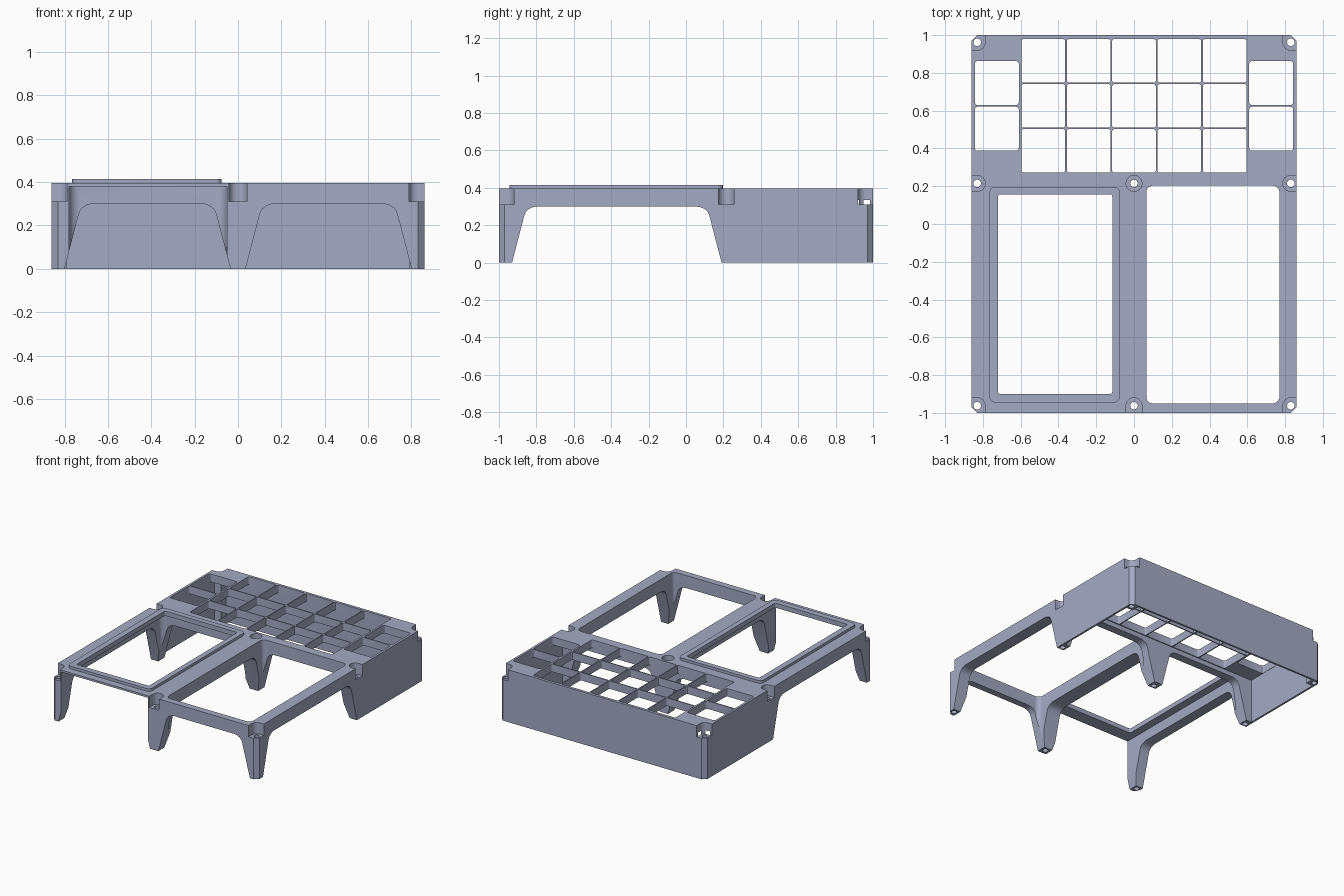
import bpy, bmesh, math

if "Cube" in bpy.data.objects:
    bpy.data.objects.remove(bpy.data.objects["Cube"])

mat = bpy.data.materials.new("lavender grey plastic")
mat.diffuse_color = (0.376, 0.402, 0.546, 1)
mat.use_nodes = True
mat.node_tree.nodes["Principled BSDF"].inputs["Base Color"].default_value = mat.diffuse_color
TOP = 0.395


def prism(name, pts, lo, hi, axis="z"):
    """Extrude a 2D outline along an axis."""
    place = {"z": lambda a, b, c: (a, b, c),
             "x": lambda a, b, c: (c, a, b),
             "y": lambda a, b, c: (a, c, b)}[axis]
    bm = bmesh.new()
    base = [bm.verts.new(place(a, b, lo)) for a, b in pts]
    top = [bm.verts.new(place(a, b, hi)) for a, b in pts]
    n = len(pts)
    bm.faces.new(base)
    bm.faces.new(top)
    for i in range(n):
        j = (i + 1) % n
        bm.faces.new((base[i], base[j], top[j], top[i]))
    bmesh.ops.recalc_face_normals(bm, faces=bm.faces)
    me = bpy.data.meshes.new(name)
    bm.to_mesh(me)
    bm.free()
    ob = bpy.data.objects.new(name, me)
    bpy.context.collection.objects.link(ob)
    me.materials.append(mat)
    return ob


def arc(cx, cy, r, a0, a1, n):
    return [(cx + r * math.cos(math.radians(a0 + (a1 - a0) * i / n)),
             cy + r * math.sin(math.radians(a0 + (a1 - a0) * i / n))) for i in range(n + 1)]


def rounded(x0, x1, y0, y1, r, n=6):
    pts = []
    for k, (cx, cy) in enumerate([(x1 - r, y1 - r), (x0 + r, y1 - r),
                                  (x0 + r, y0 + r), (x1 - r, y0 + r)]):
        pts += arc(cx, cy, r, k * 90, k * 90 + 90, n)
    return pts


def circle(x, y, r, n=24):
    return arc(x, y, r, 0, 360, n)[:-1]


def arch(a0, a1, slope=0.065, rise=0.25, top=0.30, run=0.07, n=6):
    """Tapered opening with softly curved upper corners."""
    half = [(a0 - slope * 0.4, -0.1), (a0 + slope * rise / 0.25, rise)]
    p0, p2 = half[1], (a0 + slope + run, top)
    p1 = (p0[0] + 0.012, top - 0.004)
    for i in range(1, n + 1):
        t = i / n
        half.append(tuple((1 - t) ** 2 * p0[k] + 2 * t * (1 - t) * p1[k] + t * t * p2[k]
                          for k in (0, 1)))
    return half + [(a0 + a1 - a, z) for a, z in reversed(half)]


def cut(ob, *args):
    """Subtract a prism from an object and remove the cutter."""
    cutter = prism("cutter", *args)
    cutter.hide_render = True
    m = ob.modifiers.new("cut", "BOOLEAN")
    m.operation, m.solver, m.object = "DIFFERENCE", "EXACT", cutter
    bpy.context.view_layer.update()
    new = bpy.data.meshes.new_from_object(ob.evaluated_get(bpy.context.evaluated_depsgraph_get()))
    ob.modifiers.clear()
    ob.data = new
    bpy.data.objects.remove(cutter)


# Outer body with chamfered corners
c = 0.03
body = prism("case_frame", [(-0.86 + c, -1), (0.86 - c, -1), (0.86, -1 + c), (0.86, 1 - c),
                            (0.86 - c, 1), (-0.86 + c, 1), (-0.86, 1 - c), (-0.86, -1 + c)], 0, TOP)

# Hollow under the key grid, leaving corner posts
cut(body, [(-0.845, 0.265), (0.845, 0.265), (0.845, 0.925), (0.79, 0.925),
           (0.79, 0.985), (-0.79, 0.985), (-0.79, 0.925), (-0.845, 0.925)], -0.1, 0.335)

# Open bay on the right, stepped window on the left
cut(body, rounded(0.065, 0.77, -0.95, 0.203, 0.035), -0.1, 0.6)
cut(body, [(-0.78, -1.1), (-0.05, -1.1)] + arc(-0.10, 0.15, 0.05, 0, 90, 6)
    + arc(-0.73, 0.15, 0.05, 90, 180, 6), -0.1, 0.38)
window = rounded(-0.72, -0.115, -0.90, 0.157, 0.012)
cut(body, window, 0.2, 0.6)

# Arches between the legs
cut(body, arch(-0.93, 0.19), -1.2, 1.2, "x")
for a0, a1 in ((-0.80, -0.035), (0.035, 0.80)):
    cut(body, arch(a0, a1), -1.2, 0.6, "y")

# Five by three grid of openings, plus two on each side
pitch_x, pitch_y = 1.2 / 5, 0.715 / 3
for i in range(5):
    for j in range(3):
        x, y = -0.6 + i * pitch_x, 0.268 + j * pitch_y
        cut(body, rounded(x + 0.004, x + pitch_x - 0.004,
                          y + 0.004, y + pitch_y - 0.004, 0.012, 3), 0.25, 0.6)
for side in (-1, 1):
    for y in (0.388, 0.63):
        x0, x1 = sorted((side * 0.61, side * 0.843))
        cut(body, rounded(x0, x1, y, y + 0.233, 0.015, 3), 0.25, 0.6)

# Screw pockets and through holes
for x, y in ((-0.83, -0.962), (0, -0.962), (0.83, -0.962),
             (-0.83, 0.215), (0, 0.215), (0.83, 0.215), (-0.83, 0.962), (0.83, 0.962)):
    sx = (x > 0) - (x < 0)
    sy = (y > 0.5) - (y < -0.5)
    r = 0.042
    cut(body, circle(x, y, r), 0.31, 0.6)
    if sx:
        xs = sorted((x, x + sx * 0.1))
        y0, y1 = (y - r, y + r) if not sy else sorted((y - sy * r, y + sy * 0.1))
        cut(body, [(xs[0], y0), (xs[1], y0), (xs[1], y1), (xs[0], y1)], 0.31, 0.6)
    if sy:
        ys = sorted((y, y + sy * 0.1))
        x0, x1 = (x - r, x + r) if not sx else sorted((x - sx * r, x + sx * 0.1))
        cut(body, [(x0, ys[0]), (x1, ys[0]), (x1, ys[1]), (x0, ys[1])], 0.31, 0.6)
    cut(body, circle(x, y, 0.02, 16), -0.1, 0.6)

# Raised lip around the left window
rim = prism("window_rim", rounded(-0.765, -0.075, -0.945, 0.197, 0.03), 0.39, 0.415)
cut(rim, window, 0.3, 0.6)

for ob in (body, rim):
    bpy.ops.object.select_all(action="DESELECT")
    ob.select_set(True)
    bpy.context.view_layer.objects.active = ob
    bpy.ops.object.shade_smooth_by_angle(angle=math.radians(30))
